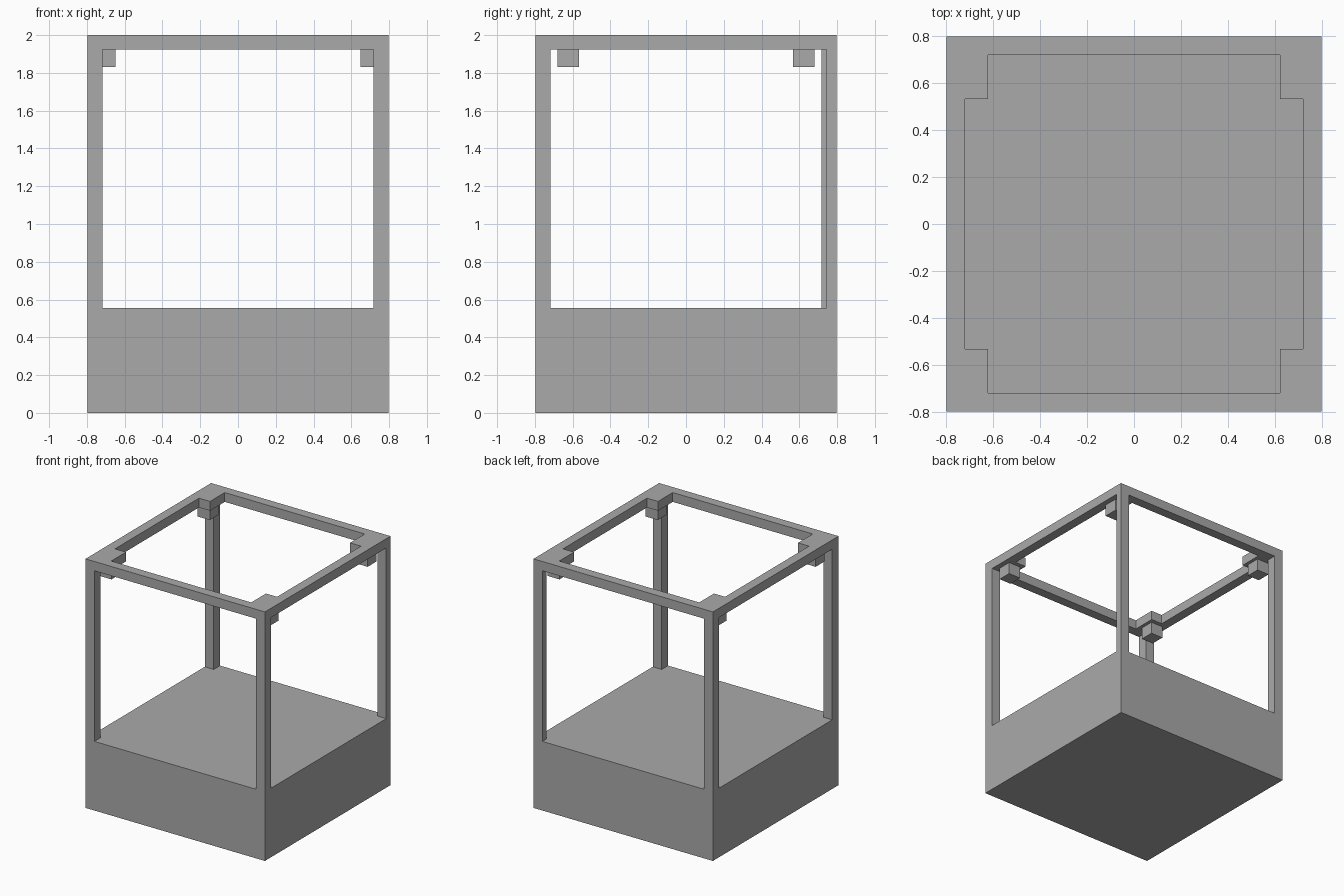
import bpy
import bmesh
from mathutils import Vector

default = bpy.data.objects.get("Cube")
if default:
    bpy.data.objects.remove(default, do_unlink=True)

grey = bpy.data.materials.new("plain_grey")
grey.use_nodes = True
colour = (0.4, 0.4, 0.4, 1)
grey.diffuse_color = colour
grey.node_tree.nodes["Principled BSDF"].inputs["Base Color"].default_value = colour


def finish(name, bm):
    mesh = bpy.data.meshes.new(name)
    bm.to_mesh(mesh)
    bm.free()
    mesh.materials.append(grey)
    obj = bpy.data.objects.new(name, mesh)
    bpy.context.collection.objects.link(obj)
    return obj


def box(name, xs, ys, zs):
    """Box spanning the given ranges on each axis."""
    low, high = (Vector(p) for p in zip(xs, ys, zs))
    bm = bmesh.new()
    bmesh.ops.create_cube(bm, size=1)
    bmesh.ops.scale(bm, vec=high - low, verts=bm.verts)
    bmesh.ops.translate(bm, vec=(low + high) / 2, verts=bm.verts)
    return finish(name, bm)


HALF = 0.797        # half width of the case
INNER = 0.72        # inner edge of the frame
FLOOR = 0.555       # top of the base
RAIL = 1.925        # underside of the top frame
TOP = 2.0

# Solid base
box("base", (-HALF, HALF), (-HALF, HALF), (0, FLOOR))

# Top frame: one ring whose opening steps in around the corner plates
px, py = 0.622, 0.533
quarter = [(INNER, py), (px, py), (px, INNER)]
opening = []
for sx, sy in ((1, 1), (-1, 1), (-1, -1), (1, -1)):
    pts = [(sx * x, sy * y) for x, y in quarter]
    opening += pts if sx * sy > 0 else pts[::-1]

bm = bmesh.new()
corners = [(HALF, HALF), (-HALF, HALF), (-HALF, -HALF), (HALF, -HALF)]
outer = [bm.verts.new((x, y, RAIL)) for x, y in corners]
inner = [bm.verts.new((x, y, RAIL)) for x, y in opening]
for i in range(4):
    # corner piece, then the rail to the next corner
    a, b, c = inner[i * 3:i * 3 + 3]
    bm.faces.new((outer[i], c, b, a))
    j = (i + 1) % 4
    bm.faces.new((outer[i], outer[j], inner[j * 3], c))
ring = bmesh.ops.extrude_face_region(bm, geom=bm.faces[:])
raised = [v for v in ring["geom"] if isinstance(v, bmesh.types.BMVert)]
bmesh.ops.translate(bm, vec=(0, 0, TOP - RAIL), verts=raised)
bmesh.ops.recalc_face_normals(bm, faces=bm.faces)
finish("top_frame", bm)

# Corner posts and the small blocks hanging under the corner plates
for sx, side in ((1, "left"), (-1, "right")):
    for sy, end in ((1, "back"), (-1, "front")):
        depth = 0.743 if (sx, sy) == (1, 1) else 0.717
        box(f"{end}_{side}_post", sorted((sx * 0.718, sx * HALF)),
            sorted((sy * depth, sy * HALF)), (FLOOR, RAIL))
        box(f"{end}_{side}_block", sorted((sx * 0.648, sx * 0.755)),
            sorted((sy * 0.567, sy * 0.68)), (1.83, RAIL))
